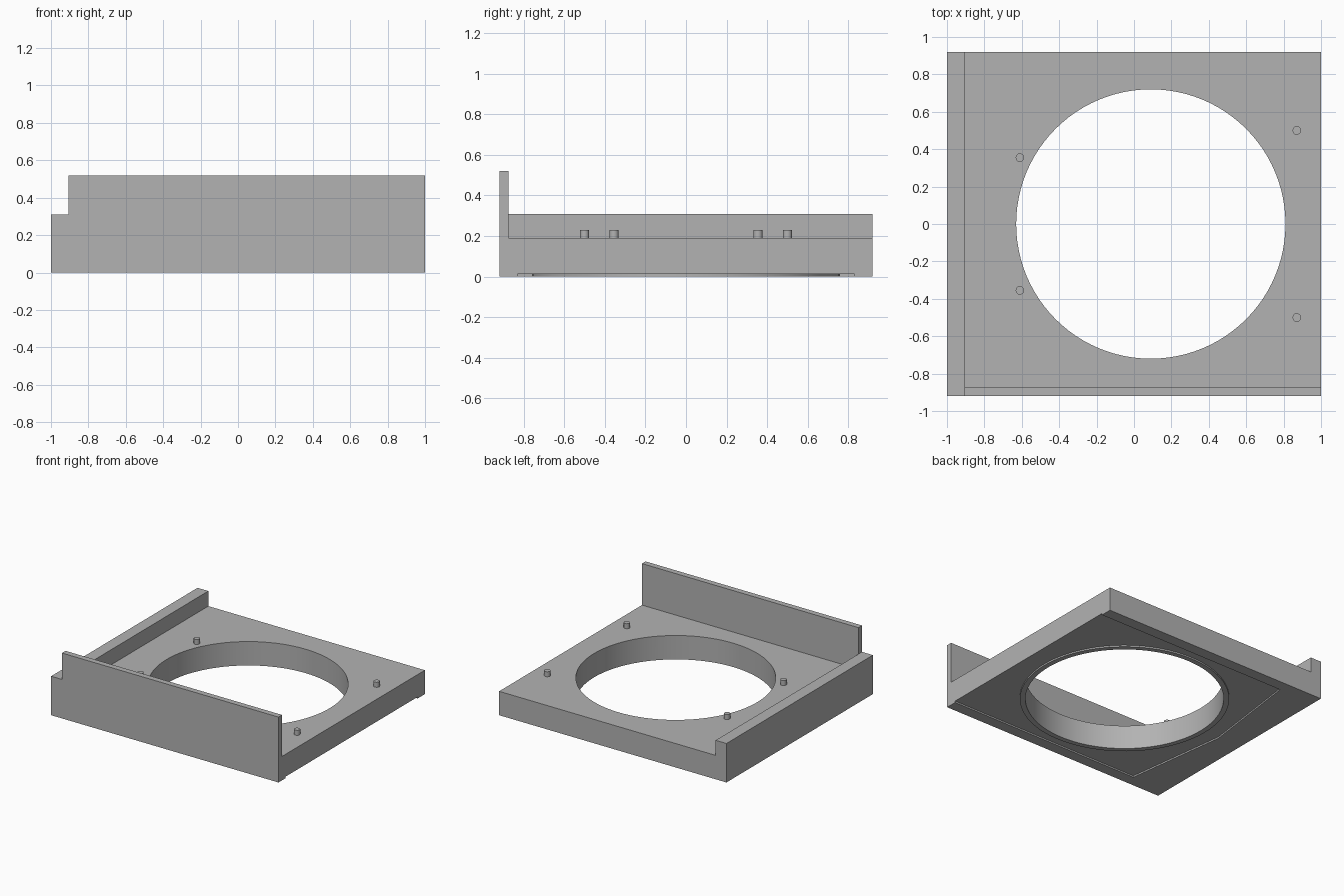
import bpy, bmesh, math
from mathutils import Matrix

if "Cube" in bpy.data.objects:
    bpy.data.objects.remove(bpy.data.objects["Cube"])

grey = bpy.data.materials.new("mid grey")
grey.diffuse_color = (0.45, 0.45, 0.45, 1)
grey.use_nodes = True
grey.node_tree.nodes["Principled BSDF"].inputs["Base Color"].default_value = grey.diffuse_color

# Maps a prism drawn in (u, v) and extruded along w onto the world axes
TO_XY = Matrix.Identity(4)
TO_XZ = Matrix(((1, 0, 0, 0), (0, 0, 1, 0), (0, 1, 0, 0), (0, 0, 0, 1)))


def prism(name, points, start, end, axes=TO_XY):
    """Closed solid: a flat outline extruded from start to end."""
    bm = bmesh.new()
    face = bm.faces.new([bm.verts.new((u, v, start)) for u, v in points])
    new = bmesh.ops.extrude_face_region(bm, geom=[face])["geom"]
    top = [g for g in new if isinstance(g, bmesh.types.BMVert)]
    bmesh.ops.translate(bm, verts=top, vec=(0, 0, end - start))
    bm.transform(axes)
    bmesh.ops.recalc_face_normals(bm, faces=bm.faces)
    mesh = bpy.data.meshes.new(name)
    bm.to_mesh(mesh)
    bm.free()
    mesh.materials.append(grey)
    obj = bpy.data.objects.new(name, mesh)
    bpy.context.collection.objects.link(obj)
    return obj


def circle(x, y, r, n):
    return [(x + r * math.cos(2 * math.pi * i / n),
             y + r * math.sin(2 * math.pi * i / n)) for i in range(n)]


def rounded_rect(x0, x1, z0, z1, r, steps=5):
    pts = []
    corners = [(x1 - r, z1 - r), (x0 + r, z1 - r), (x0 + r, z0 + r), (x1 - r, z0 + r)]
    for k, (cx, cz) in enumerate(corners):
        for i in range(steps + 1):
            a = math.pi / 2 * (k + i / steps)
            pts.append((cx + r * math.cos(a), cz + r * math.sin(a)))
    return pts


def combine(target, other, operation):
    """Apply a boolean and remove the helper solid."""
    mod = target.modifiers.new(operation, "BOOLEAN")
    mod.operation, mod.solver, mod.object = operation, "EXACT", other
    bpy.context.view_layer.objects.active = target
    bpy.ops.object.modifier_apply(modifier=mod.name)
    bpy.data.objects.remove(other)


HOLE_X, HOLE_R = 0.09, 0.72

# Base slab with the low side wall, as one stepped profile
body = prism("base_tray", [(-1, 0), (1, 0), (1, 0.19), (-0.905, 0.19),
                           (-0.905, 0.31), (-1, 0.31)], -0.92, 0.92, TO_XZ)

# Tall front panel
panel = prism("front_panel", [(-0.905, 0.1), (1, 0.1), (1, 0.52), (-0.905, 0.52)],
              -0.92, -0.875, TO_XZ)
combine(body, panel, "UNION")

# Shallow rounded recess in the front panel
recess = prism("panel_recess", rounded_rect(-0.85, 0.92, 0.21, 0.49, 0.025),
               -1.0, -0.91, TO_XZ)
combine(body, recess, "DIFFERENCE")

# Shallow underside pocket, open at the right, leaving a rim round the opening
pocket = prism("underside_pocket", [(1.1, -0.83), (1.1, 0.83), (-0.69, 0.83),
                                    (-0.80, 0), (-0.69, -0.83)], -0.1, 0.012)
rim = prism("rim", circle(HOLE_X, 0, HOLE_R + 0.04, 96), -0.2, 0.1)
combine(pocket, rim, "DIFFERENCE")
combine(body, pocket, "DIFFERENCE")

# Large round opening
opening = prism("opening", circle(HOLE_X, 0, HOLE_R, 96), -0.3, 0.6)
combine(body, opening, "DIFFERENCE")

# Four locating pegs
pegs = []
for x, y in ((-0.61, 0.355), (0.87, 0.5)):
    for side in (-1, 1):
        pegs.append(prism("locating_peg", circle(x, side * y, 0.023, 12), 0.18, 0.23))

# Smooth the round walls, keep edges sharp
bpy.ops.object.select_all(action="DESELECT")
for obj in [body] + pegs:
    obj.select_set(True)
bpy.context.view_layer.objects.active = body
bpy.ops.object.shade_smooth_by_angle(angle=math.radians(35))
